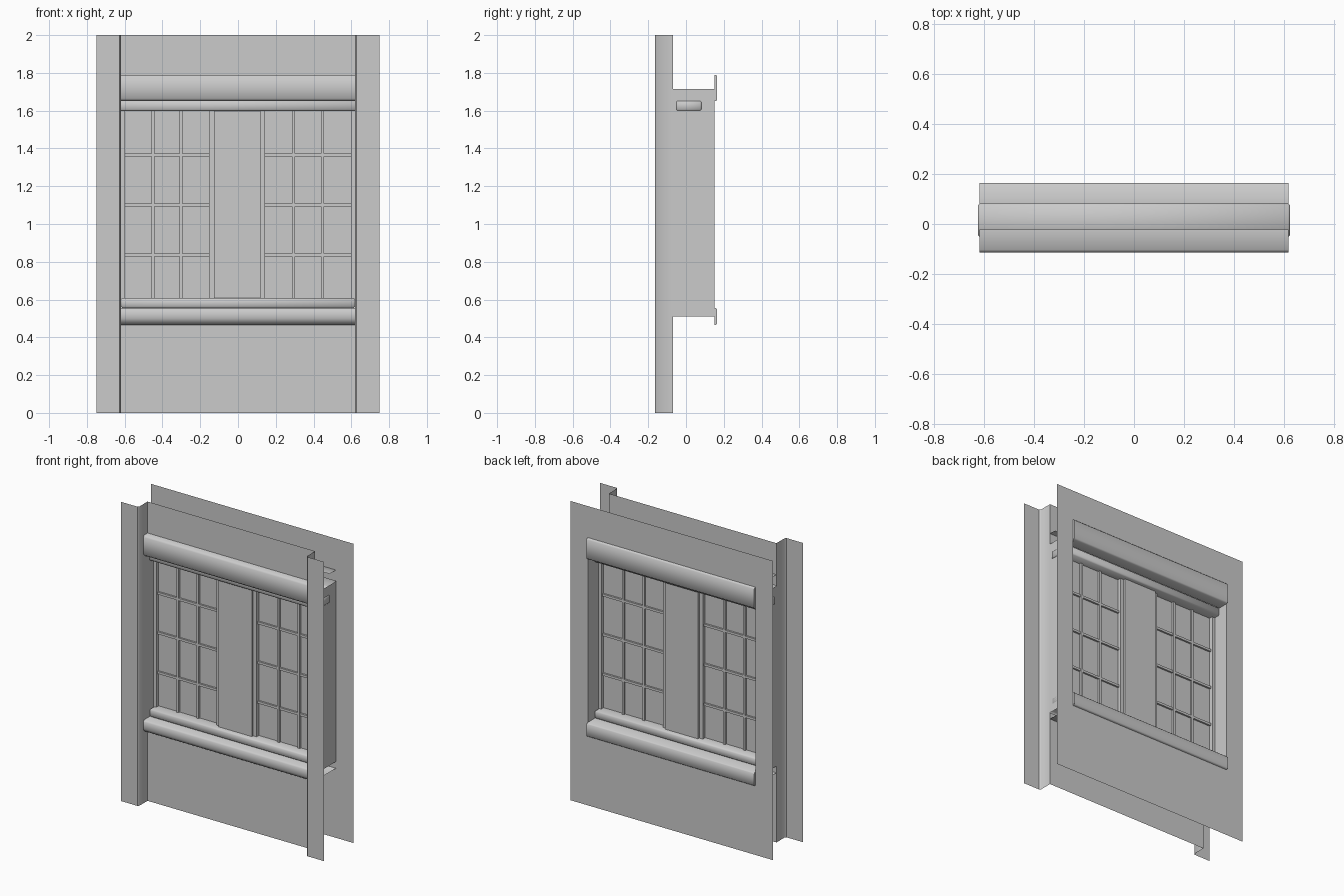
import bpy, bmesh, math

if "Cube" in bpy.data.objects:
    bpy.data.objects.remove(bpy.data.objects["Cube"])


def finish(name, bm, smooth=0):
    me = bpy.data.meshes.new(name)
    bm.to_mesh(me)
    bm.free()
    ob = bpy.data.objects.new(name, me)
    bpy.context.collection.objects.link(ob)
    if smooth:
        bpy.ops.object.select_all(action='DESELECT')
        ob.select_set(True)
        bpy.context.view_layer.objects.active = ob
        bpy.ops.object.shade_smooth_by_angle(angle=math.radians(smooth))
    return ob


def sheet(name, *polys):
    bm = bmesh.new()
    for p in polys:
        bm.faces.new([bm.verts.new(c) for c in p])
    return finish(name, bm)


def front_rect(x0, x1, z0, z1, y):
    return [(x0, y, z0), (x1, y, z0), (x1, y, z1), (x0, y, z1)]


def flipped(p):
    return p[::-1]


def box(name, x0, x1, y0, y1, z0, z1, bevel=0.0):
    bm = bmesh.new()
    bmesh.ops.create_cube(bm, size=1)
    for v in bm.verts:
        v.co = ((x0 + x1) / 2 + v.co.x * (x1 - x0),
                (y0 + y1) / 2 + v.co.y * (y1 - y0),
                (z0 + z1) / 2 + v.co.z * (z1 - z0))
    if bevel:
        bmesh.ops.bevel(bm, geom=bm.edges[:], offset=bevel, segments=1, affect='EDGES')
    return finish(name, bm, 50 if bevel else 0)


def sweep(name, pts, place, a, b, closed=False):
    """Open sheet swept between a and b along the axis chosen by place."""
    bm = bmesh.new()
    r0 = [bm.verts.new(place(p, a)) for p in pts]
    r1 = [bm.verts.new(place(p, b)) for p in pts]
    n = len(pts)
    for i in range(n if closed else n - 1):
        j = (i + 1) % n
        bm.faces.new((r0[i], r0[j], r1[j], r1[i]))
    return finish(name, bm, 50)


def along_x(p, t):
    return (t, p[0], p[1])


W, H = 0.62, 0.75            # half opening, half wall
FY, BY = -0.07, 0.15         # recessed front panel, back wall
Z0, Z1 = 0.51, 1.715         # opening bottom and top

# front corner strips with chamfered returns
for s, side in ((-1, "left"), (1, "right")):
    pts = [(s * H, -0.165), (s * 0.628, -0.165), (s * W, -0.155), (s * W, FY)]
    if s > 0:
        pts.reverse()
    sweep("corner_strip_" + side, pts, lambda p, t: (p[0], p[1], t), 0, 2)
    # side of the window opening
    r = [(s * W, FY, Z0), (s * W, BY, Z0), (s * W, BY, Z1), (s * W, FY, Z1)]
    sheet("opening_side_" + side, r if s < 0 else flipped(r))

# recessed front panels
sheet("front_panels", front_rect(-W, W, 0, Z0, FY), front_rect(-W, W, Z1, 2, FY))

# back wall with opening
sheet("back_wall", *[flipped(front_rect(*r, BY)) for r in (
    (-H, -W, 0, 2), (W, H, 0, 2), (-W, W, 0, Z0), (-W, W, Z1, 2))])

# lintel halves, open towards the window head
sweep("lintel_front", [(-0.022, 1.79), (-0.103, 1.79), (-0.115, 1.778), (-0.115, 1.665),
                       (-0.1, 1.65), (-0.022, 1.65)], along_x, -W, W)
sweep("lintel_back", [(0.082, 1.65), (0.157, 1.65), (0.165, 1.658), (0.165, 1.782),
                      (0.157, 1.79), (0.082, 1.79)], along_x, -W, W)

# sill, a hollow beam with an undercut nose
sweep("sill", [(0.165, 0.548), (0.158, 0.555), (-0.105, 0.555), (-0.115, 0.545), (-0.115, 0.5),
               (-0.105, 0.48), (-0.08, 0.465), (0.158, 0.465), (0.165, 0.472)],
      along_x, -W, W, closed=True)

# end caps of the trims where they stand out of the back wall
for name, a, b in (("lintel_caps", 1.65, 1.79), ("sill_caps", 0.465, 0.555)):
    cap = [(BY, a), (0.158, a), (0.165, a + 0.008), (0.165, b - 0.008), (0.158, b), (BY, b)]
    sheet(name, [along_x(p, W) for p in cap], flipped([along_x(p, -W) for p in cap]))

# window head and bottom rail
box("head_rail", -0.626, 0.626, -0.053, 0.083, 1.598, 1.654, 0.008)
box("bottom_rail", -W, W, -0.053, 0.083, 0.555, 0.608, 0.008)

# centre panel between the sashes
box("centre_panel", -0.127, 0.118, -0.022, 0.055, 0.6, 1.605)

# two glazed sashes
GY = 0.016
for side, x0, x1, o0, o1 in (("left", -0.598, -0.153, -W, -0.125), ("right", 0.143, 0.598, 0.116, W)):
    box("outer_stile_" + side, o0, x0, GY - 0.025, GY + 0.025, 0.6, 1.605)
    box("inner_stile_" + side, x1, o1, GY - 0.025, GY + 0.025, 0.6, 1.605)
    sheet("glass_" + side, front_rect(x0, x1, 0.6, 1.605, GY))
    for i in (1, 2):
        x = x0 + (x1 - x0) * i / 3
        box("upright_bar_%s_%d" % (side, i), x - 0.008, x + 0.008,
            GY - 0.013, GY + 0.013, 0.6, 1.605)
    for i, z in enumerate((0.835, 1.1, 1.365)):
        box("cross_bar_%s_%d" % (side, i + 1), x0, x1, GY - 0.012, GY + 0.012, z - 0.008, z + 0.008)
